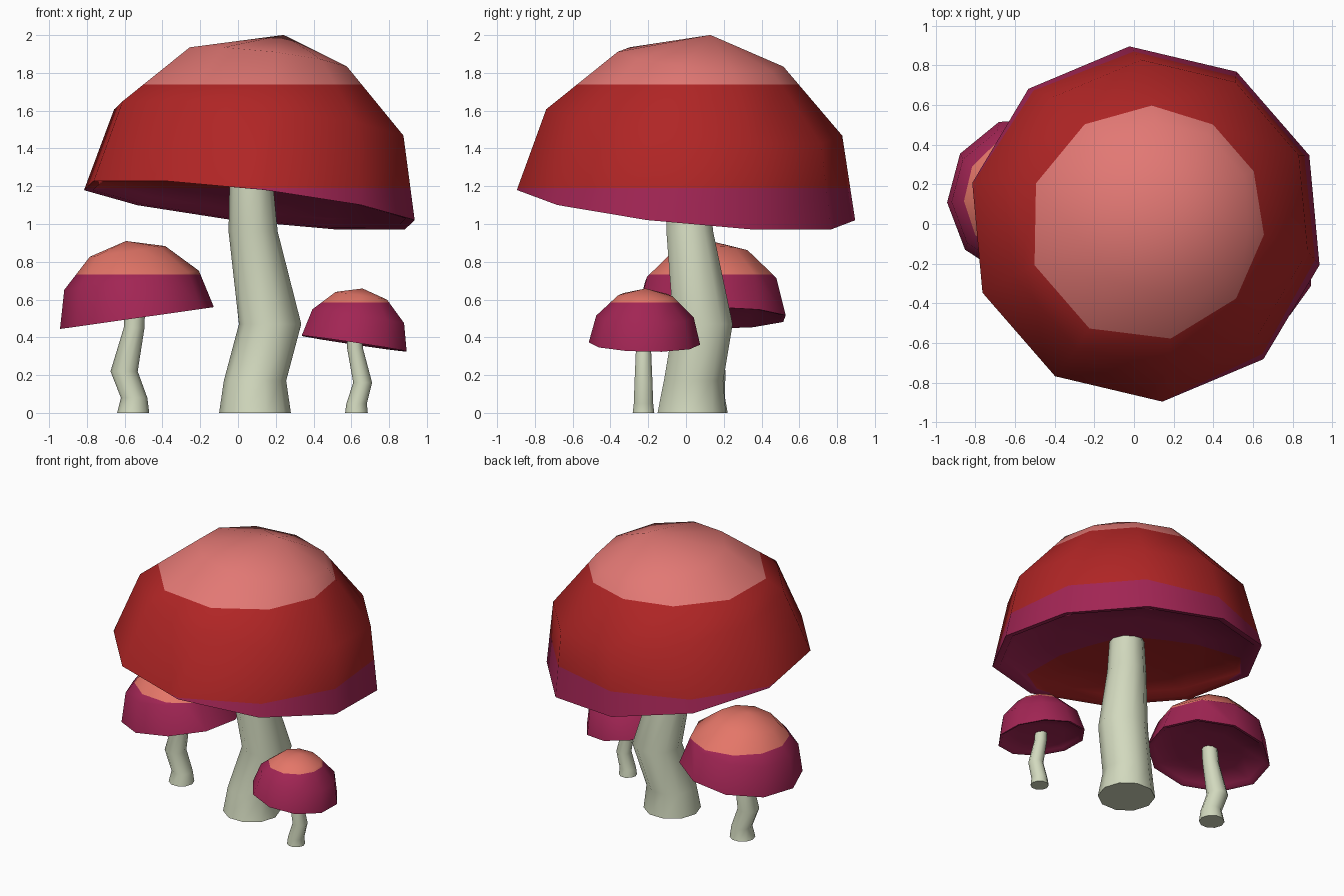
import bpy, bmesh, math
from mathutils import Vector

if "Cube" in bpy.data.objects:
    bpy.data.objects.remove(bpy.data.objects["Cube"])


def material(name, r, g, b):
    lin = [((c / 255 + 0.055) / 1.055) ** 2.4 for c in (r, g, b)]
    m = bpy.data.materials.new(name)
    m.diffuse_color = (*lin, 1)
    m.use_nodes = True
    m.node_tree.nodes["Principled BSDF"].inputs["Base Color"].default_value = m.diffuse_color
    return m


MAGENTA = material("magenta", 162, 37, 84)
RED = material("red", 176, 37, 37)
PINK = material("pink", 226, 120, 116)
SALMON = material("salmon", 228, 118, 104)
STEM = material("pale_green", 210, 217, 190)
SIDES = 10


def finish(bm, name, mats, angle):
    bmesh.ops.recalc_face_normals(bm, faces=bm.faces[:])
    me = bpy.data.meshes.new(name)
    bm.to_mesh(me)
    bm.free()
    ob = bpy.data.objects.new(name, me)
    bpy.context.collection.objects.link(ob)
    for m in mats:
        me.materials.append(m)
    bpy.ops.object.select_all(action='DESELECT')
    ob.select_set(True)
    bpy.context.view_layer.objects.active = ob
    bpy.ops.object.shade_smooth_by_angle(angle=math.radians(angle))
    return ob


def bridge(bm, a, b):
    for i in range(len(a)):
        j = (i + 1) % len(a)
        bm.faces.new((a[i], a[j], b[j], b[i]))


def fan(bm, ring, tip):
    for i in range(len(ring)):
        bm.faces.new((ring[i], ring[(i + 1) % len(ring)], tip))


# Cap: tilted half dome with a lip and a shallow hollow underneath,
# cut at fixed heights into colour bands
def cap(name, centre, radius, slope, phase, mats, cuts, tip_shift=(0, 0, 0)):
    bm = bmesh.new()
    c = Vector(centre)
    up = Vector((-slope[0], -slope[1], 1)).normalized()
    rot = Vector((0, 0, 1)).rotation_difference(up)

    def place(x, y, z):
        return bm.verts.new(c + rot @ (Vector((x, y, z)) * radius))

    profile = [(0.14, 0.11), (0.55, 0.085), (0.90, 0.05), (0.945, 0.005),
               (1.0, 0.0), (0.875, 0.49), (0.49, 0.865)]
    rings = []
    for r, z in profile:
        ring = []
        for i in range(SIDES):
            a = math.radians(phase) + math.tau * i / SIDES
            ring.append(place(r * math.cos(a), r * math.sin(a), z))
        rings.append(ring)
    for a, b in zip(rings, rings[1:]):
        bridge(bm, a, b)
    tip = place(0, 0, 1)
    tip.co += Vector(tip_shift)
    fan(bm, rings[-1], tip)
    fan(bm, rings[0], place(0, 0, 0.11))
    for z in cuts:
        bmesh.ops.bisect_plane(bm, geom=bm.verts[:] + bm.edges[:] + bm.faces[:],
                               plane_co=(0, 0, z), plane_no=(0, 0, 1))
    for f in bm.faces:
        h = f.calc_center_median().z
        f.material_index = sum(h > z for z in cuts)
    return finish(bm, name, mats, 55)


# Stem: rings along a crooked path of (x, y, z, radius)
def stem(name, path):
    bm = bmesh.new()
    rings = []
    for x, y, z, r in path:
        rings.append([bm.verts.new((x + r * math.cos(math.tau * i / SIDES),
                                    y + r * math.sin(math.tau * i / SIDES), z))
                      for i in range(SIDES)])
    for a, b in zip(rings, rings[1:]):
        bridge(bm, a, b)
    bm.faces.new(rings[0])
    bm.faces.new(rings[-1])
    return finish(bm, name, [STEM], 55)


# Large mushroom
cap("large_cap", (0.06, 0.0, 1.10), 0.903, (-0.114, -0.10), -13,
    [MAGENTA, RED, PINK], [1.19, 1.738], (0.08, 0.04, 0.008))
stem("large_stem", [(0.09, 0.03, 0, 0.19), (0.09, 0.04, 0.17, 0.165),
                    (0.17, 0.09, 0.47, 0.165), (0.08, 0.02, 0.96, 0.13),
                    (0.07, 0.01, 1.22, 0.115)])

# Left mushroom
cap("left_cap", (-0.535, 0.13, 0.502), 0.412, (0.142, 0.0), 3,
    [MAGENTA, SALMON], [0.732])
stem("left_stem", [(-0.555, 0.14, 0, 0.085), (-0.55, 0.14, 0.08, 0.07),
                   (-0.603, 0.14, 0.22, 0.072), (-0.55, 0.135, 0.45, 0.055),
                   (-0.545, 0.13, 0.56, 0.053)])

# Right mushroom
cap("right_cap", (0.615, -0.22, 0.367), 0.295, (-0.15, -0.02), 18,
    [MAGENTA, SALMON], [0.585])
stem("right_stem", [(0.627, -0.225, 0, 0.06), (0.628, -0.225, 0.05, 0.054),
                    (0.66, -0.225, 0.16, 0.05), (0.62, -0.225, 0.34, 0.042),
                    (0.615, -0.225, 0.41, 0.04)])
